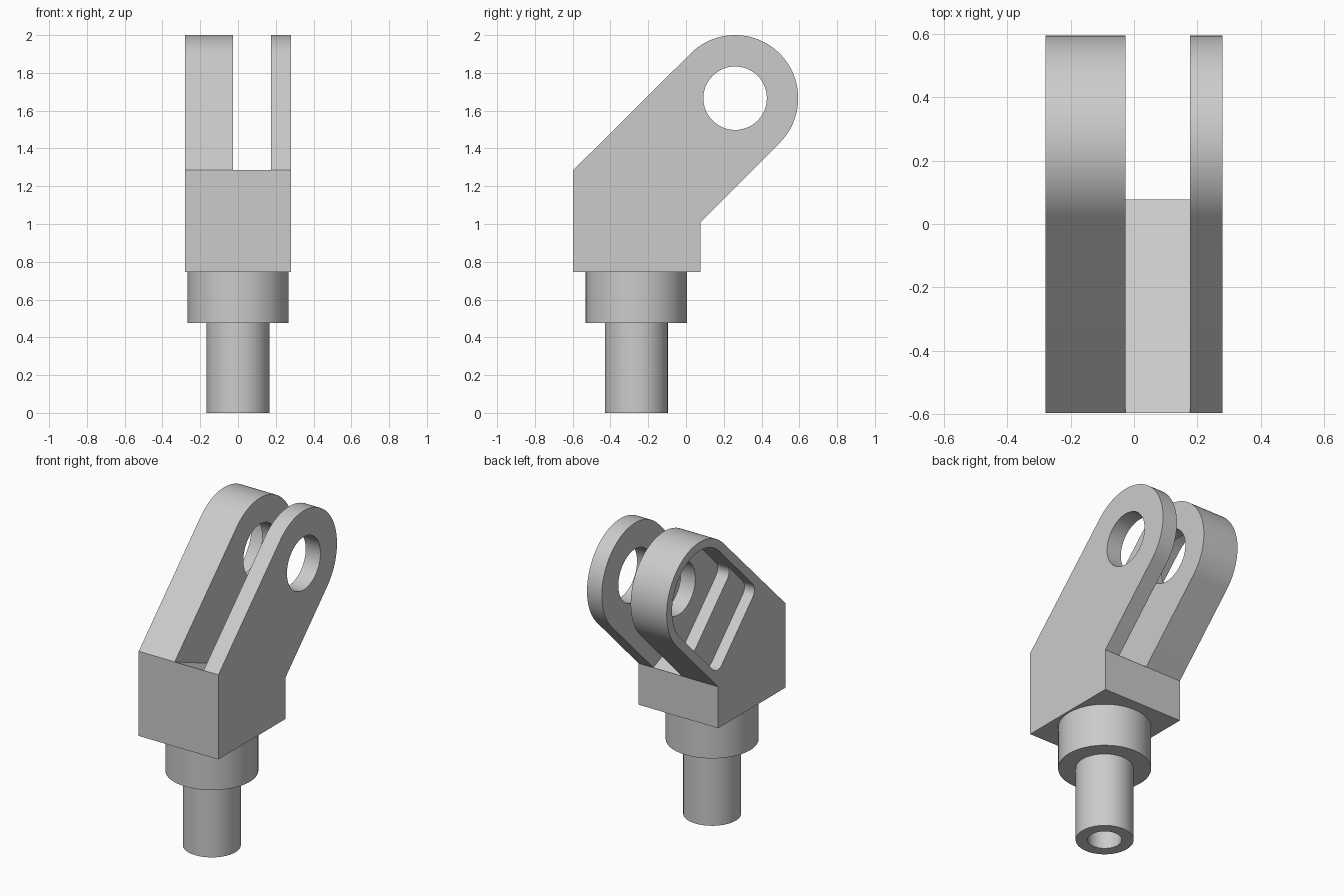
import bpy, bmesh
from math import sin, cos, radians, pi

cube = bpy.data.objects.get("Cube")
if cube:
    bpy.data.objects.remove(cube)

# Single metal colour
metal = bpy.data.materials.new("grey_metal")
metal.use_nodes = True
GREY = (0.6, 0.6, 0.6, 1)
metal.diffuse_color = GREY
metal.node_tree.nodes["Principled BSDF"].inputs["Base Color"].default_value = GREY

# Main dimensions
HALF_W = 0.28
EYE_Y, EYE_Z = 0.26, 1.666
EYE_R, HOLE_R = 0.334, 0.168
STEM_Y = -0.263
SLOT = (-0.027, 0.176)


def make_object(name, bm):
    bmesh.ops.recalc_face_normals(bm, faces=bm.faces)
    mesh = bpy.data.meshes.new(name)
    bm.to_mesh(mesh)
    bm.free()
    mesh.materials.append(metal)
    obj = bpy.data.objects.new(name, mesh)
    bpy.context.collection.objects.link(obj)
    return obj


def select(obj):
    bpy.ops.object.select_all(action='DESELECT')
    obj.select_set(True)
    bpy.context.view_layer.objects.active = obj


def arc(cy, cz, r, start, end, steps):
    angles = [radians(start + (end - start) * i / steps) for i in range(steps + 1)]
    return [(cy + r * cos(a), cz + r * sin(a)) for a in angles]


def prism(name, outline, x0, x1):
    """Extrude a y-z outline along x."""
    bm = bmesh.new()
    face = bm.faces.new([bm.verts.new((x0, y, z)) for y, z in outline])
    moved = bmesh.ops.extrude_face_region(bm, geom=[face])["geom"]
    verts = [v for v in moved if isinstance(v, bmesh.types.BMVert)]
    bmesh.ops.translate(bm, verts=verts, vec=(x1 - x0, 0, 0))
    return make_object(name, bm)


def lathe(name, profile):
    """Revolve a radius-height profile about the stem axis."""
    bm = bmesh.new()
    verts = [bm.verts.new((r, 0, z)) for r, z in profile]
    edges = [bm.edges.new(pair) for pair in zip(verts, verts[1:])]
    bmesh.ops.spin(bm, geom=verts + edges, cent=(0, 0, 0), axis=(0, 0, 1),
                   angle=2 * pi, steps=64)
    bmesh.ops.remove_doubles(bm, verts=bm.verts, dist=1e-4)
    bmesh.ops.translate(bm, verts=bm.verts, vec=(0, STEM_Y, 0))
    return make_object(name, bm)


def pocket_outline(length, r=0.28, corner=0.06):
    """Round-ended pocket along the arm, with a square end and soft corners."""
    side = r - corner
    pts = arc(0, 0, r, -90, 90, 48)
    pts += arc(corner - length, side, corner, 90, 180, 8)
    pts += arc(corner - length, -side, corner, 180, 270, 8)
    c = cos(pi / 4)
    return [(EYE_Y + c * (u - v), EYE_Z + c * (u + v)) for u, v in pts]


# Clevis body: square block leaning into a round eye
outline = [(-0.597, 0.747), (0.077, 0.747), (0.077, 1.01)]
outline += arc(EYE_Y, EYE_Z, EYE_R, -45, 135, 64) + [(-0.597, 1.285)]
body = prism("clevis_body", outline, -HALF_W, HALF_W)

# Cutters: sloped-floor slot, pin hole, two-step pocket in the thick arm
slot = [(-0.8, 1.367), (1.0, 0.637), (1.0, 2.2), (-0.8, 2.2)]
cutters = [
    prism("slot_cutter", slot, *SLOT),
    prism("hole_cutter", arc(EYE_Y, EYE_Z, HOLE_R, 0, 354.375, 63), -0.5, 0.5),
    prism("shallow_pocket_cutter", pocket_outline(0.53), -0.5, -0.21),
    prism("deep_pocket_cutter", pocket_outline(0.31), -0.5, -0.13),
]
select(body)
for cutter in cutters:
    mod = body.modifiers.new("cut", 'BOOLEAN')
    mod.operation = 'DIFFERENCE'
    mod.solver = 'EXACT'
    mod.object = cutter
    bpy.ops.object.modifier_apply(modifier=mod.name)
for cutter in cutters:
    bpy.data.objects.remove(cutter)

# Collar and hollow pin below the block
collar = lathe("collar", [(0, 0.475), (0.268, 0.475), (0.268, 0.747), (0, 0.747)])
pin = lathe("hollow_pin", [(0, 0.45), (0.098, 0.45), (0.098, 0), (0.167, 0),
                           (0.167, 0.475), (0, 0.475)])

for part in (body, collar, pin):
    select(part)
    bpy.ops.object.shade_smooth_by_angle(angle=radians(30))
